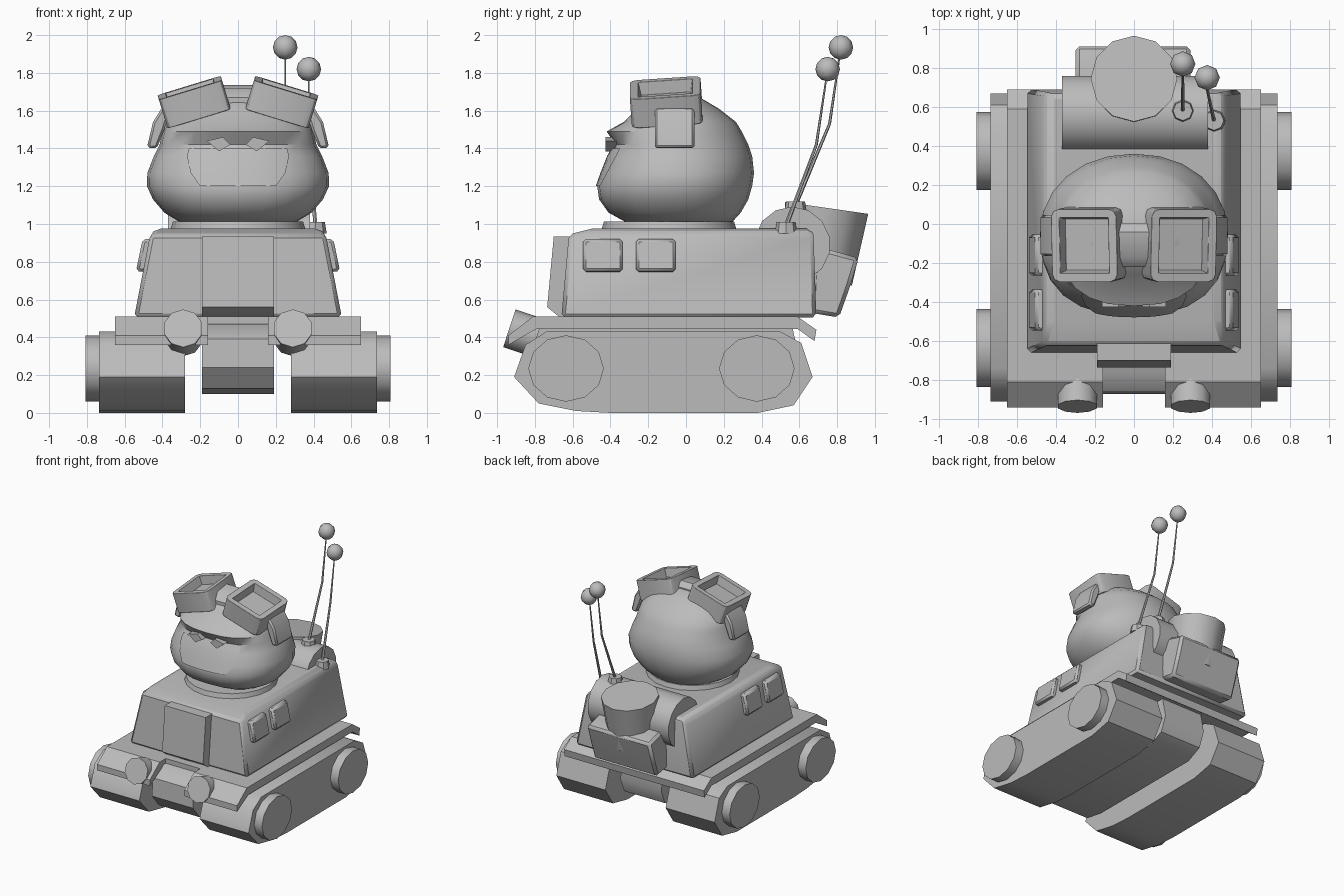
import bpy, bmesh, math
from mathutils import Vector, Matrix

if "Cube" in bpy.data.objects:
    bpy.data.objects.remove(bpy.data.objects["Cube"])

grey = bpy.data.materials.new("plain_grey")
grey.diffuse_color = (0.5, 0.5, 0.5, 1)
grey.use_nodes = True
grey.node_tree.nodes["Principled BSDF"].inputs["Base Color"].default_value = grey.diffuse_color


def finish(name, bm, bevel=0, segments=1, angle=40):
    """Turn a bmesh into a shaded object with an optional edge bevel."""
    bmesh.ops.recalc_face_normals(bm, faces=bm.faces[:])
    me = bpy.data.meshes.new(name)
    bm.to_mesh(me)
    bm.free()
    ob = bpy.data.objects.new(name, me)
    bpy.context.collection.objects.link(ob)
    me.materials.append(grey)
    bpy.ops.object.select_all(action='DESELECT')
    ob.select_set(True)
    bpy.context.view_layer.objects.active = ob
    bpy.ops.object.shade_smooth_by_angle(angle=math.radians(angle))
    if bevel:
        mod = ob.modifiers.new("bevel", 'BEVEL')
        mod.width, mod.segments, mod.limit_method = bevel, segments, 'ANGLE'
    return ob


def loft(name, rings, **kw):
    """Skin a list of equal-length point rings and cap both ends."""
    bm = bmesh.new()
    vs = [[bm.verts.new(p) for p in r] for r in rings]
    n = len(vs[0])
    for a, b in zip(vs, vs[1:]):
        for i in range(n):
            j = (i + 1) % n
            bm.faces.new((a[i], a[j], b[j], b[i]))
    bm.faces.new(vs[0])
    bm.faces.new(vs[-1])
    return finish(name, bm, **kw)


def prism_x(name, yz, x0, x1, **kw):
    return loft(name, [[(x, y, z) for y, z in yz] for x in (x0, x1)], **kw)


def prism_y(name, xz, y0, y1, s=1, **kw):
    return loft(name, [[(s * x, y, z) for x, z in xz] for y in (y0, y1)], **kw)


def tube(name, a, b, r1, r2=None, sides=12, **kw):
    """Cylinder or cone between two points."""
    a, b = Vector(a), Vector(b)
    bm = bmesh.new()
    rot = (b - a).to_track_quat('Z', 'Y').to_matrix().to_4x4()
    bmesh.ops.create_cone(bm, cap_ends=True, segments=sides, radius1=r1,
                          radius2=r1 if r2 is None else r2, depth=(b - a).length,
                          matrix=Matrix.Translation((a + b) / 2) @ rot)
    return finish(name, bm, **kw)


# Lower hull between the tracks
prism_x("lower_hull", [(-0.87, 0.24), (-0.78, 0.13), (-0.62, 0.1), (0.42, 0.1), (0.55, 0.16),
                       (0.6, 0.28), (0.56, 0.47), (-0.76, 0.47), (-0.86, 0.39)], -0.19, 0.19)

# Deck plate with a sloping rear edge
prism_x("deck", [(-0.73, 0.51), (0.59, 0.51), (0.69, 0.44), (0.68, 0.38),
                 (0.59, 0.445), (-0.73, 0.445)], -0.65, 0.65, angle=20)

for s, side in ((1, "right"), (-1, "left")):
    # Tracks and hubs
    prism_x(side + "_track", [(-0.91, 0.19), (-0.78, 0.05), (-0.58, 0.01), (-0.4, 0), (0.38, 0),
                              (0.57, 0.04), (0.67, 0.19), (0.61, 0.37), (0.5, 0.43),
                              (-0.74, 0.43), (-0.85, 0.36)], s * 0.28, s * 0.735)
    for y, end in ((-0.635, "front"), (0.375, "rear")):
        hub = tube(f"{side}_{end}_hub", (0, 0, 0), (s * 0.08, 0, 0), 0.2, sides=12)
        hub.location = (s * 0.727, y, 0.235)
        hub.scale.z = 0.88
    # Sloping front fenders
    prism_x(side + "_front_fender", [(-0.94, 0.36), (-0.94, 0.41), (-0.81, 0.51), (-0.7, 0.51),
                                     (-0.7, 0.445), (-0.79, 0.445)], s * 0.16, s * 0.65, angle=20)
    # Headlights, tilted slightly upward
    tube(side + "_headlight", (s * 0.29, -0.79, 0.40), (s * 0.29, -0.935, 0.448), 0.105, sides=10)
    # Side windows
    for y, end in ((-0.545, "front"), (-0.265, "rear")):
        prism_y(f"{side}_{end}_window", [(0.48, 0.745), (0.54, 0.75), (0.505, 0.92), (0.44, 0.92)],
                y, y + 0.21, s, bevel=0.015)

# Cabin
loft("cabin", [[(-w, f, z), (w, f, z), (w, b, z), (-w, b, z)] for z, w, f, b in
               ((0.505, 0.55, -0.66, 0.69), (0.945, 0.465, -0.62, 0.675), (0.975, 0.43, -0.5, 0.66))],
     bevel=0.02)
prism_x("cabin_front_panel", [(-0.66, 0.5), (-0.735, 0.56), (-0.7, 0.935), (-0.58, 0.935),
                              (-0.58, 0.5)], -0.19, 0.19)
tube("neck_ring", (0, -0.09, 0.96), (0, -0.09, 1.012), 0.36, 0.345, sides=20)

# Head rings: height, half width, front, back
HEAD = [(1.005, 0.3, -0.31, 0.24), (1.06, 0.39, -0.41, 0.29), (1.13, 0.45, -0.46, 0.33),
        (1.2, 0.482, -0.47, 0.35), (1.27, 0.48, -0.445, 0.36), (1.36, 0.445, -0.41, 0.35),
        (1.42, 0.415, -0.375, 0.33), (1.49, 0.4, -0.42, 0.295), (1.54, 0.38, -0.33, 0.265),
        (1.61, 0.32, -0.26, 0.175), (1.66, 0.23, -0.2, 0.09), (1.69, 0.1, -0.15, 0.02)]
MID = -0.05


def head_ring(z, w, f, b, n=24):
    pts = []
    for i in range(n):
        t = 2 * math.pi * i / n
        c, k = math.cos(t), math.sin(t)
        p = 0.82 if k < 0 else 0.95
        reach = (MID - f) if k < 0 else (b - MID)
        pts.append((w * math.copysign(abs(c) ** p, c), MID + reach * math.copysign(abs(k) ** p, k), z))
    return pts


loft("head", [head_ring(*r) for r in HEAD], angle=45)


def front_y(x, z):
    """Front surface of the head at a given x and z."""
    for (z0, w0, f0, _), (z1, w1, f1, _) in zip(HEAD, HEAD[1:]):
        if z0 <= z <= z1:
            t = (z - z0) / (z1 - z0)
            w, f = w0 + t * (w1 - w0), f0 + t * (f1 - f0)
            return MID + (f - MID) * (1 - (abs(x) / w) ** 2.44) ** 0.41


# Face panel following the head surface
bm = bmesh.new()
rows = []
for z, half in ((1.2, 0.2), (1.27, 0.25), (1.36, 0.27), (1.4, 0.26)):
    rows.append([bm.verts.new((half * i / 5, front_y(half * i / 5, z) - 0.008, z)) for i in range(-5, 6)])
for a, b in zip(rows, rows[1:]):
    for i in range(10):
        bm.faces.new((a[i], a[i + 1], b[i + 1], b[i]))
bmesh.ops.solidify(bm, geom=bm.faces[:], thickness=0.009)
finish("face_panel", bm)

for s, side in ((1, "right"), (-1, "left")):
    # Eyes
    prism_y(side + "_eye", [(0.165, 1.44), (0.08, 1.46), (0.04, 1.42), (0.1, 1.385)], -0.425, -0.33, s)
    # Goggle frame with a sunken square lens
    bm = bmesh.new()
    bmesh.ops.create_cube(bm, size=1, matrix=Matrix.Diagonal((0.35, 0.375, 0.16, 1)))
    upright = [e for e in bm.edges if abs(e.verts[0].co.z - e.verts[1].co.z) > 0.1]
    bmesh.ops.bevel(bm, geom=upright, offset=0.04, segments=2, profile=0.5, affect='EDGES')
    top = max(bm.faces, key=lambda f: f.calc_center_median().z)
    bmesh.ops.inset_region(bm, faces=[top], thickness=0.045)
    bmesh.ops.inset_region(bm, faces=[top], thickness=0.012, depth=-0.07)
    ob = finish(side + "_goggle", bm, bevel=0.015, segments=2)
    ob.location = (s * 0.232, -0.105, 1.645)
    ob.rotation_euler = (math.radians(4), s * math.radians(17), 0)
    # Strap end hanging beside the goggle
    prism_y(side + "_goggle_strap", [(0.36, 1.6), (0.4, 1.62), (0.45, 1.54), (0.482, 1.405),
                                     (0.43, 1.4), (0.39, 1.5)], -0.165, 0.045, s, bevel=0.012)

prism_x("goggle_bridge", [(-0.22, 1.6), (-0.22, 1.67), (-0.17, 1.72), (-0.04, 1.735),
                          (0.005, 1.7), (0.005, 1.6)], -0.08, 0.08)

# Luggage at the back: roll, can and box
tube("bed_roll", (-0.37, 0.562, 0.89), (0.38, 0.562, 0.89), 0.202, sides=14)
tube("can", (0.0, 0.69, 0.7), (0.0, 0.745, 1.085), 0.19, 0.222, sides=12)
prism_x("rear_box", [(0.66, 0.53), (0.81, 0.505), (0.865, 0.66), (0.915, 0.82), (0.77, 0.86),
                     (0.68, 0.86)], -0.3, 0.29, bevel=0.02)

# Antennas: base, bent rod and ball
ANTENNAS = [("long", 0.25, (0.58, 1.1), (0.76, 1.53), (0.82, 1.935)),
            ("short", 0.375, (0.53, 0.99), (0.69, 1.42), (0.75, 1.82))]
for label, x, base, bend, tip in ANTENNAS:
    bx = x + (0.035 if label == "short" else 0)
    a, b, c = ((bx, *base), (x, *bend), (x, *tip))
    tube(label + "_antenna_base", (bx, base[0], base[1] - 0.04), (bx, base[0], base[1] + 0.02),
         0.06, 0.05, sides=8)
    tube(label + "_antenna_lower_rod", a, b, 0.011, 0.008, sides=6)
    tube(label + "_antenna_upper_rod", b, c, 0.008, 0.004, sides=6)
    bm = bmesh.new()
    bmesh.ops.create_uvsphere(bm, u_segments=8, v_segments=6, radius=0.065,
                              matrix=Matrix.Translation(c))
    finish(label + "_antenna_ball", bm, angle=60)
